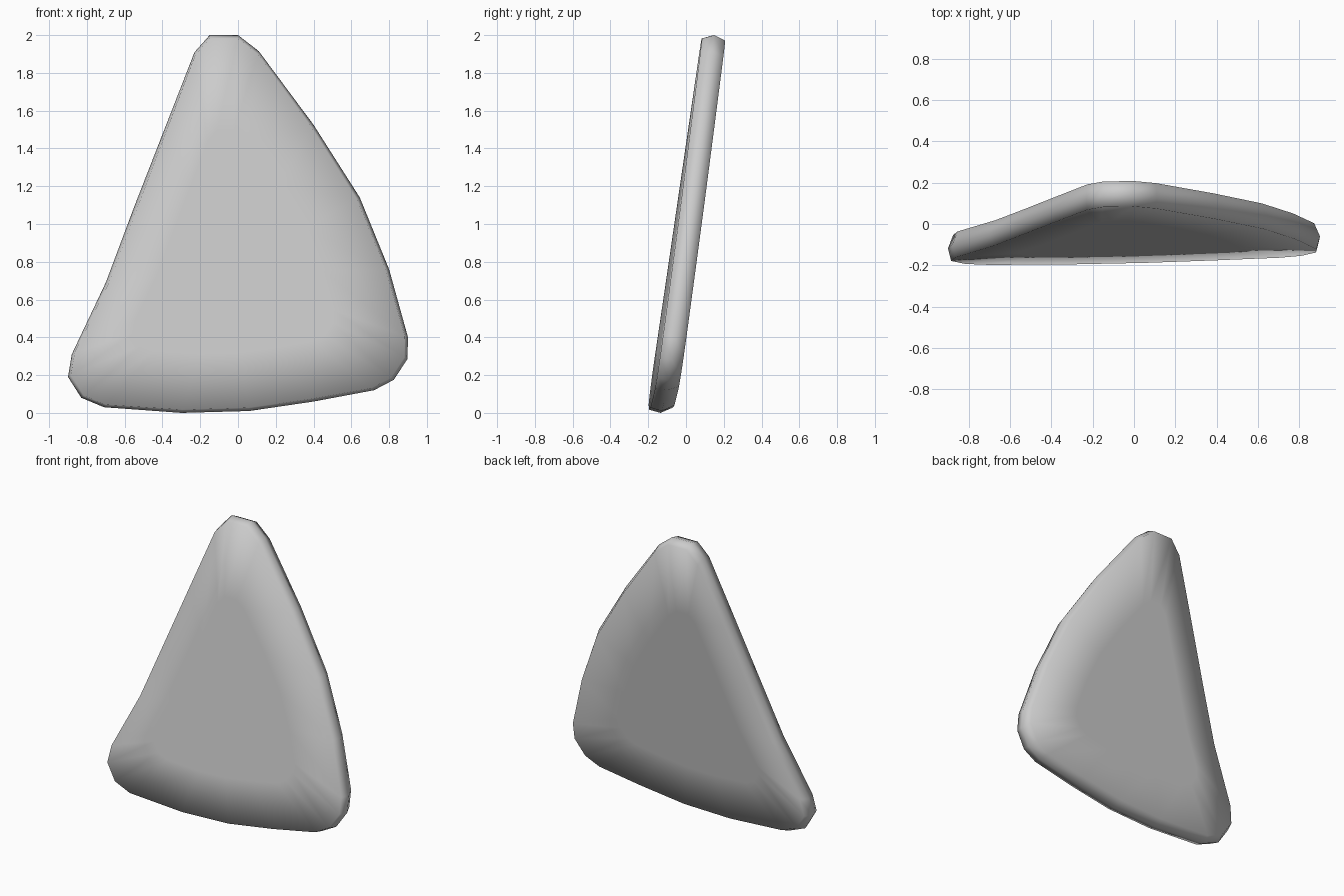
import bpy, bmesh
from mathutils import Vector

if "Cube" in bpy.data.objects:
    bpy.data.objects.remove(bpy.data.objects["Cube"])

# Outline of the slab seen from the front (x, z), clockwise from the tip
outline = [(-0.15, 2.0), (0, 2.0), (0.11, 1.915), (0.40, 1.525), (0.645, 1.14),
           (0.80, 0.76), (0.90, 0.40), (0.897, 0.285), (0.825, 0.175), (0.72, 0.12),
           (0.40, 0.06), (0.06, 0.01), (-0.30, 0.0), (-0.71, 0.03), (-0.83, 0.08),
           (-0.90, 0.19), (-0.88, 0.31), (-0.70, 0.69), (-0.55, 1.09),
           (-0.39, 1.50), (-0.23, 1.91)]
centre = Vector((-0.06, 0.75))
THICK = 0.125


def front_y(x, z):
    """Tilted, slightly twisted front plane."""
    return -0.2 + 0.14 * (z - 0.04) + 0.016 * (x + 0.8)


def ring(bm, depth, inset=0.0, scale=1.0):
    verts = []
    for p in outline:
        d = Vector(p) - centre
        q = centre + (d - d.normalized() * inset) * scale
        verts.append(bm.verts.new((q.x, front_y(q.x, q.y) + depth, q.y)))
    return verts


def bridge(bm, a, b):
    n = len(a)
    for i in range(n):
        j = (i + 1) % n
        bm.faces.new((a[i], a[j], b[j], b[i]))


# Rounded triangular slab: front face, rim with a middle ridge, back face
bm = bmesh.new()
rings = [ring(bm, 0, 0.02, 0.6), ring(bm, 0, 0.018), ring(bm, THICK * 0.5),
         ring(bm, THICK, 0.03), ring(bm, THICK, 0.03, 0.6)]
for a, b in zip(rings, rings[1:]):
    bridge(bm, a, b)
bm.faces.new(rings[0])
bm.faces.new(rings[-1])
bmesh.ops.recalc_face_normals(bm, faces=bm.faces)
for f in bm.faces:
    f.smooth = True
mesh = bpy.data.meshes.new("rounded_slab")
bm.to_mesh(mesh)
bm.free()
slab = bpy.data.objects.new("rounded_slab", mesh)
bpy.context.collection.objects.link(slab)
